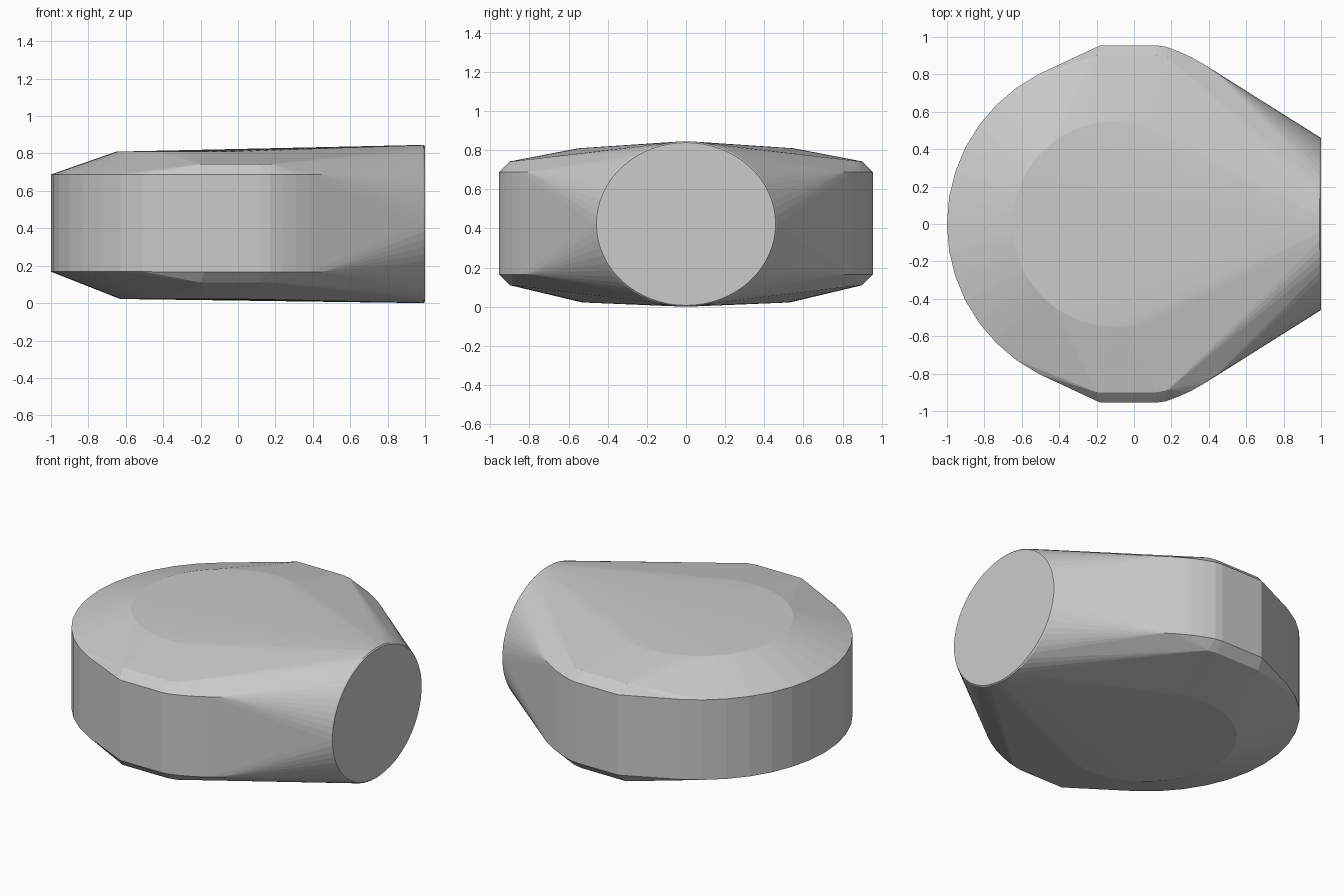
import bpy, bmesh
from math import cos, sin, tau

if "Cube" in bpy.data.objects:
    bpy.data.objects.remove(bpy.data.objects["Cube"])

bm = bmesh.new()


def ring(cx, z, r, n):
    """Horizontal circle of points."""
    for i in range(n):
        a = tau * i / n
        bm.verts.new((cx + r * cos(a), r * sin(a), z))


def end_ring(x, ry, rz, n=64):
    """Upright oval facing +x."""
    for i in range(n):
        a = tau * i / n
        bm.verts.new((x, ry * cos(a), 0.423 + rz * sin(a)))


# Round drum: straight wall plus smaller top and bottom discs
ring(-0.1, 0.168, 0.9, 40)
ring(-0.1, 0.688, 0.9, 40)
ring(-0.1, 0.81, 0.55, 64)
ring(-0.1, 0.022, 0.53, 64)

# Oval end with a tiny rounded rim
end_ring(0.993, 0.464, 0.423)
end_ring(1.0, 0.458, 0.416)

# Side pads: vertical wall and chamfer, mirrored in y
wall = [(-0.18, 0.955), (0.12, 0.955), (0.17, 0.948), (0.24, 0.922),
        (0.31, 0.89), (0.38, 0.85), (0.44, 0.81)]
chamfer = [(-0.2, 0.9), (0.12, 0.9), (0.18, 0.888)]
for s in (-1, 1):
    for pts, zs in ((wall, (0.166, 0.688)), (chamfer, (0.11, 0.743))):
        for x, y in pts:
            for z in zs:
                bm.verts.new((x, s * y, z))

# Wrap all sections in one tight skin
res = bmesh.ops.convex_hull(bm, input=bm.verts[:])
loose = [v for v in bm.verts if not v.link_faces]
bmesh.ops.delete(bm, geom=loose, context='VERTS')
bmesh.ops.dissolve_limit(bm, angle_limit=0.005, verts=bm.verts[:], edges=bm.edges[:])
bmesh.ops.recalc_face_normals(bm, faces=bm.faces[:])

mesh = bpy.data.meshes.new("rounded_body")
bm.to_mesh(mesh)
bm.free()
body = bpy.data.objects.new("rounded_body", mesh)
bpy.context.collection.objects.link(body)
